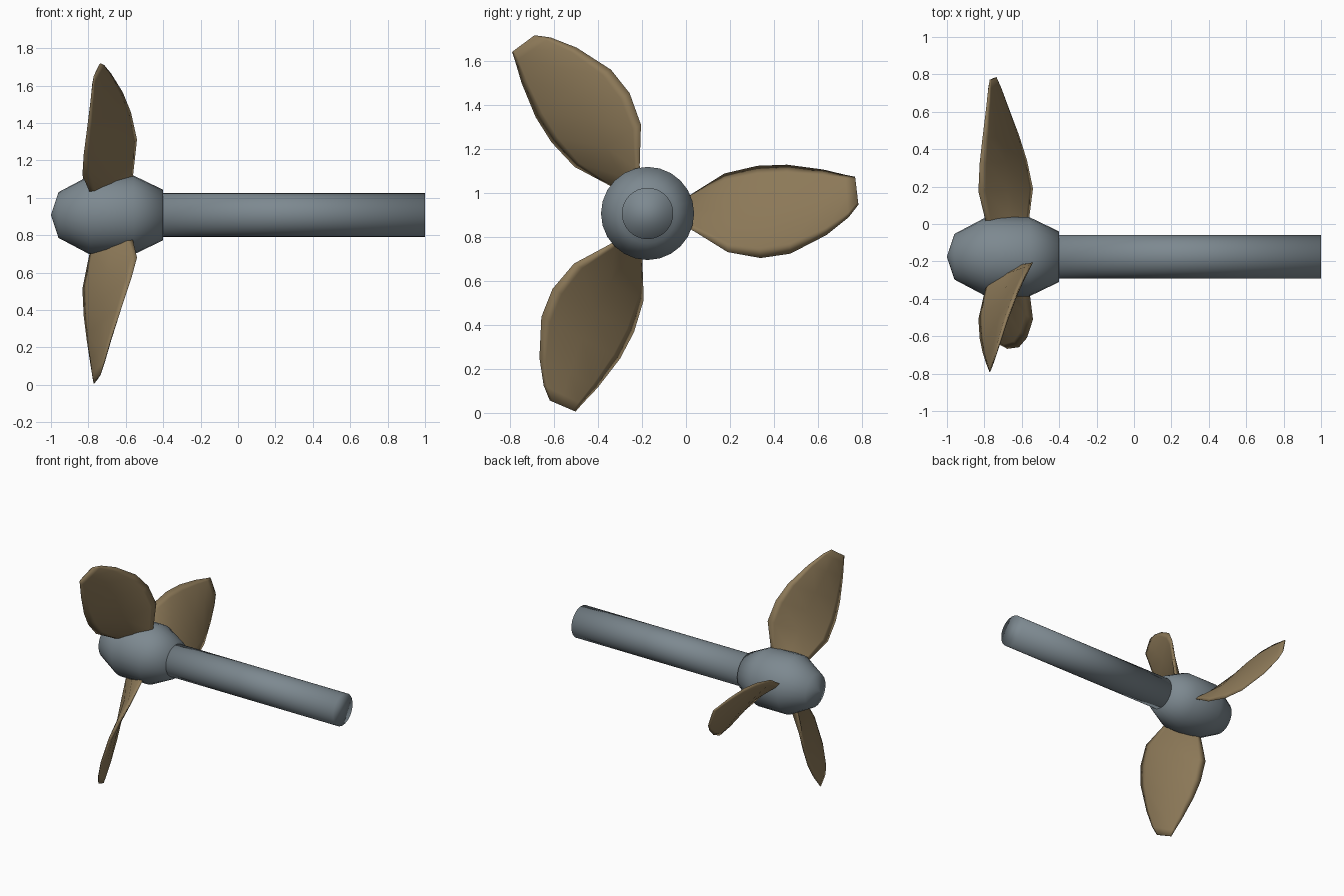
import bpy, bmesh
from math import cos, sin, pi, radians
from mathutils import Matrix, Vector

if "Cube" in bpy.data.objects:
    bpy.data.objects.remove(bpy.data.objects["Cube"], do_unlink=True)

AXIS = Matrix.Translation((0, -0.175, 0.908))  # shaft axis runs along x


def material(name, color):
    m = bpy.data.materials.new(name)
    m.use_nodes = True
    m.diffuse_color = color
    bsdf = next(n for n in m.node_tree.nodes if n.type == 'BSDF_PRINCIPLED')
    bsdf.inputs["Base Color"].default_value = color
    return m


steel = material("steel_grey", (0.205, 0.25, 0.28, 1))
bronze = material("bronze_brown", (0.27, 0.195, 0.1, 1))


def skin(name, rings, mat, matrix):
    """Bridge closed rings of points, cap both ends, shade smooth."""
    bm = bmesh.new()
    loops = [[bm.verts.new(p) for p in ring] for ring in rings]
    for a, b in zip(loops, loops[1:]):
        for i in range(len(a)):
            j = (i + 1) % len(a)
            bm.faces.new((a[i], a[j], b[j], b[i]))
    bm.faces.new(loops[0])
    bm.faces.new(loops[-1])
    bmesh.ops.remove_doubles(bm, verts=bm.verts, dist=1e-5)
    bmesh.ops.recalc_face_normals(bm, faces=bm.faces)
    for f in bm.faces:
        f.smooth = True
    mesh = bpy.data.meshes.new(name)
    bm.to_mesh(mesh)
    bm.free()
    mesh.materials.append(mat)
    obj = bpy.data.objects.new(name, mesh)
    obj.matrix_world = matrix
    bpy.context.collection.objects.link(obj)
    return obj


def lathe(name, profile, sides, mat):
    rings = [[(x, r * cos(2 * pi * i / sides), r * sin(2 * pi * i / sides))
              for i in range(sides)] for x, r in profile]
    return skin(name, rings, mat, AXIS)


# Hub with blunt nose, and the long drive shaft
lathe("hub", [(-1, 0.001), (-0.96, 0.122), (-0.79, 0.212),
              (-0.56, 0.212), (-0.4, 0.135)], 24, steel)
lathe("drive_shaft", [(-0.42, 0.117), (1, 0.117)], 32, steel)

# Blade stations: radius, leading edge (side, x), trailing edge (side, x), half thickness
STATIONS = [
    (0.120, (0.035, -0.775), (-0.035, -0.575), 0.014),
    (0.195, (0.085, -0.795), (-0.080, -0.560), 0.016),
    (0.350, (0.182, -0.832), (-0.176, -0.540), 0.016),
    (0.500, (0.217, -0.825), (-0.203, -0.572), 0.016),
    (0.635, (0.222, -0.810), (-0.183, -0.615), 0.015),
    (0.800, (0.200, -0.790), (-0.098, -0.677), 0.013),
    (0.900, (0.176, -0.778), (-0.018, -0.715), 0.010),
    (0.945, (0.167, -0.772), (0.040, -0.735), 0.004),
]
# Lens-shaped section: fraction along the chord, thickness factor
SECTION = [(0, 0), (0.1, 0.8), (0.5, 1), (0.9, 0.8),
           (1, 0), (0.9, -0.8), (0.5, -1), (0.1, -0.8)]


def blade_ring(radius, lead, trail, half):
    lead, trail = Vector(lead), Vector(trail)
    chord = trail - lead
    normal = Vector((-chord.y, chord.x)).normalized()
    ring = []
    for f, k in SECTION:
        p = lead + chord * f + normal * half * k
        ring.append((p.y, radius + 0.015 * f, p.x))
    return ring


# Three pitched blades around the hub
for n in range(3):
    skin(f"blade_{n + 1}", [blade_ring(*s) for s in STATIONS], bronze,
         AXIS @ Matrix.Rotation(radians(120 * n), 4, 'X'))
